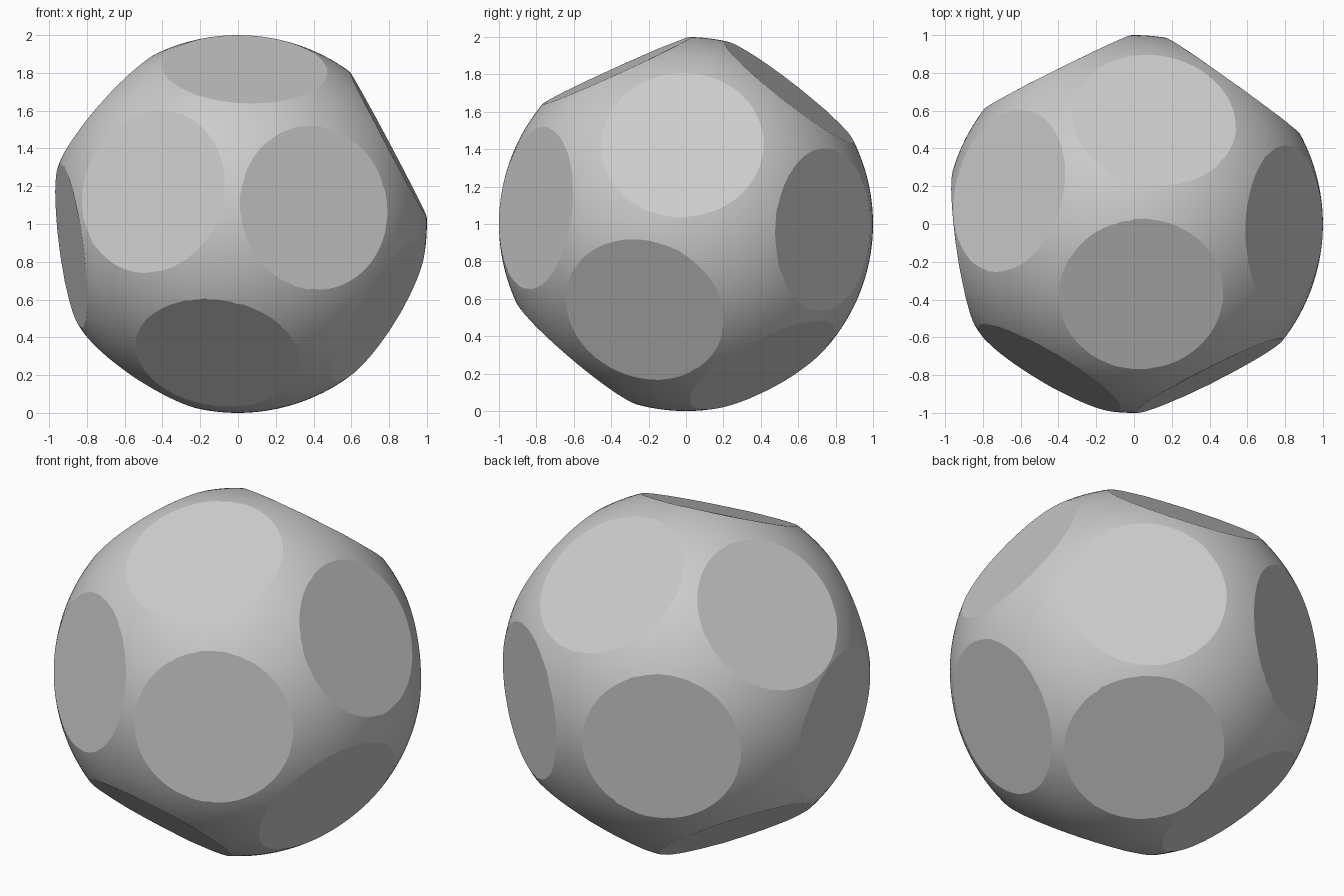
import bpy
import bmesh
from mathutils import Vector

cube = bpy.data.objects.get("Cube")
if cube:
    bpy.data.objects.remove(cube, do_unlink=True)

RADIUS = 1.0
CUT_DISTANCE = 0.9

# Facing direction of each flat disc, spread around the ball
FACETS = [
    (0.40, -0.80, 0.085), (-0.45, -0.765, 0.17),   # front pair
    (0.79, -0.02, 0.42), (0.74, -0.22, -0.455),    # +x side
    (0.52, 0.725, -0.03), (-0.40, 0.80, -0.03),    # back pair
    (0.037, -0.367, 0.81), (0.105, 0.55, 0.705),   # top pair
    (-0.66, 0.175, 0.585), (-0.88, -0.13, -0.115), # -x side
    (-0.476, 0.217, -0.716), (0.27, 0.406, -0.75), # underside
    (-0.11, -0.575, -0.68),
]

grey = bpy.data.materials.new("light_grey")
grey.use_nodes = True
colour = (0.6, 0.6, 0.6, 1)
grey.diffuse_color = colour
grey.node_tree.nodes["Principled BSDF"].inputs["Base Color"].default_value = colour

# Smooth ball
bm = bmesh.new()
bmesh.ops.create_icosphere(bm, subdivisions=6, radius=RADIUS)
for face in bm.faces:
    face.smooth = True

# Slice off each cap and close it with a flat disc with a crisp rim
for facet in FACETS:
    normal = Vector(facet).normalized()
    cut = bmesh.ops.bisect_plane(
        bm, geom=bm.verts[:] + bm.edges[:] + bm.faces[:], dist=0.002,
        plane_co=normal * CUT_DISTANCE, plane_no=normal, clear_outer=True)
    rim = [e for e in cut["geom_cut"]
           if isinstance(e, bmesh.types.BMEdge) and e.is_boundary]
    bmesh.ops.edgeloop_fill(bm, edges=rim)
    for edge in rim:
        edge.smooth = False
        for face in edge.link_faces:
            if len(face.verts) > 20:
                face.smooth = False

bmesh.ops.recalc_face_normals(bm, faces=bm.faces)
bmesh.ops.translate(bm, verts=bm.verts, vec=(0, 0, RADIUS))

mesh = bpy.data.meshes.new("faceted_ball")
bm.to_mesh(mesh)
bm.free()
mesh.materials.append(grey)
ball = bpy.data.objects.new("faceted_ball", mesh)
bpy.context.collection.objects.link(ball)
